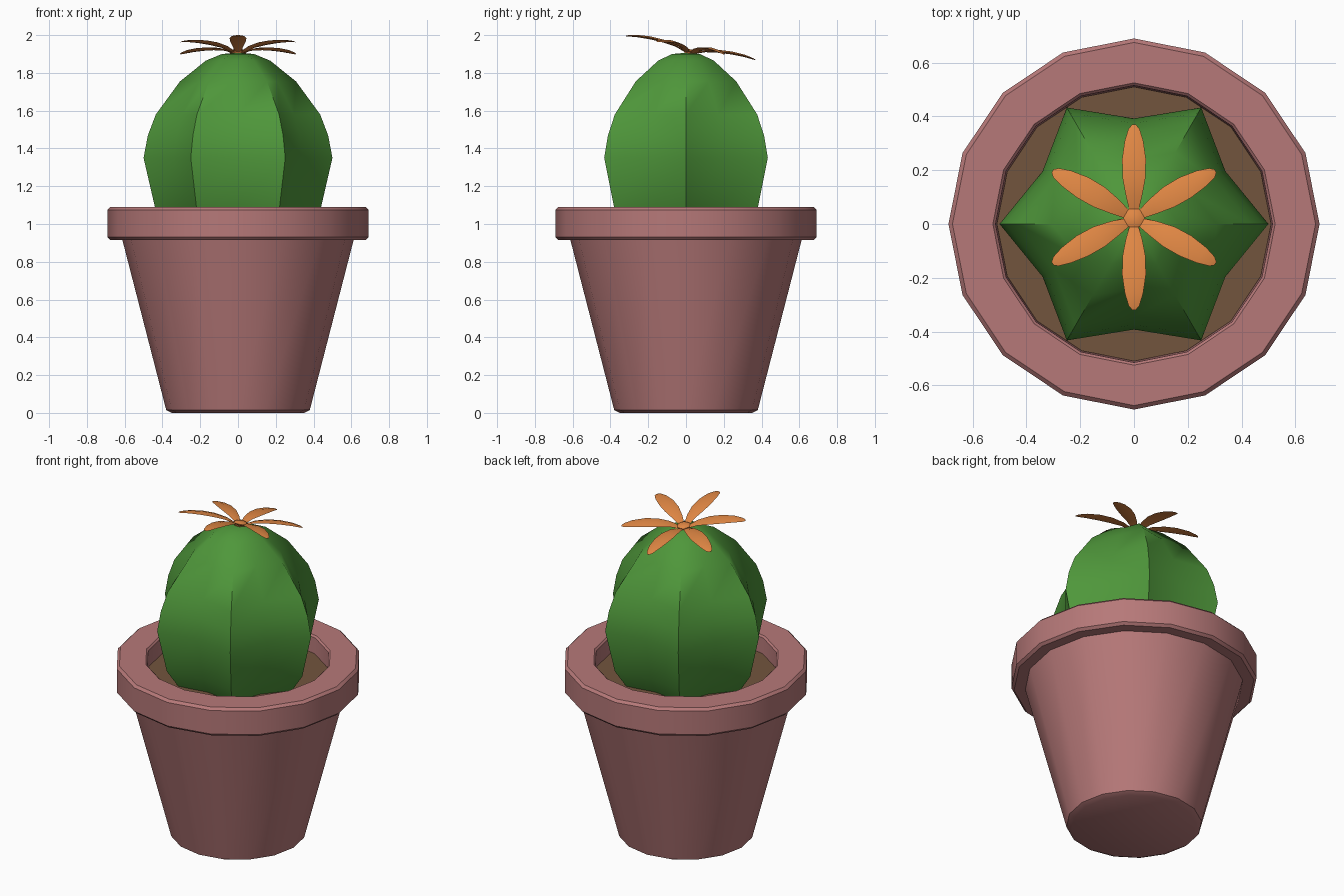
import bpy, bmesh, math
from mathutils import Matrix, Vector

if "Cube" in bpy.data.objects:
    bpy.data.objects.remove(bpy.data.objects["Cube"])


def material(name, rgb):
    m = bpy.data.materials.new(name)
    m.diffuse_color = (*rgb, 1)
    m.use_nodes = True
    m.node_tree.nodes["Principled BSDF"].inputs["Base Color"].default_value = m.diffuse_color
    return m


TERRACOTTA = material("terracotta", (0.47, 0.19, 0.19))
SOIL = material("soil_brown", (0.17, 0.09, 0.047))
GREEN = material("cactus_green", (0.078, 0.31, 0.043))
ORANGE = material("flower_orange", (0.74, 0.24, 0.057))


def finish(bm, name, mat, angle=40):
    bmesh.ops.recalc_face_normals(bm, faces=bm.faces)
    me = bpy.data.meshes.new(name)
    bm.to_mesh(me)
    bm.free()
    me.materials.append(mat)
    ob = bpy.data.objects.new(name, me)
    bpy.context.collection.objects.link(ob)
    bpy.ops.object.select_all(action='DESELECT')
    ob.select_set(True)
    bpy.context.view_layer.objects.active = ob
    bpy.ops.object.shade_smooth_by_angle(angle=math.radians(angle))
    return ob


def lathe(name, profile, sides, mat, factor=lambda i: 1, angle=40, xf=None):
    """Stack rings of (radius, z), closing both ends with caps."""
    bm = bmesh.new()
    rings = []
    for r, z in profile:
        ring = []
        for i in range(sides):
            a = math.tau * i / sides
            k = r * factor(i)
            ring.append(bm.verts.new((k * math.cos(a), k * math.sin(a), z)))
        rings.append(ring)
    for a, b in zip(rings, rings[1:]):
        for i in range(sides):
            j = (i + 1) % sides
            bm.faces.new((a[i], a[j], b[j], b[i]))
    bm.faces.new(rings[0])
    bm.faces.new(rings[-1])
    if xf:
        bm.transform(xf)
    return finish(bm, name, mat, angle)


# Pot with overhanging rim and recessed inside
lathe("pot", [(0.35, 0), (0.38, 0.015), (0.612, 0.915), (0.675, 0.915),
              (0.69, 0.93), (0.69, 1.075), (0.675, 1.09), (0.525, 1.09),
              (0.515, 1.08), (0.51, 0.96)], 16, TERRACOTTA)

# Soil disc
lathe("soil", [(0.51, 0.965), (0.51, 0.985)], 16, SOIL)

# Ribbed cactus body: ridges alternate with valleys
lathe("cactus_body", [(0.36, 0.97), (0.44, 1.09), (0.5, 1.35), (0.477, 1.47),
                      (0.435, 1.58), (0.307, 1.755), (0.17, 1.865),
                      (0.085, 1.9), (0.02, 1.905)], 12, GREEN,
      lambda i: 0.785 if i % 2 else 1, angle=60)

# Flower, tilted backwards
place = Matrix.Translation((0, 0.02, 1.905)) @ Matrix.Rotation(math.radians(-10.5), 4, 'X')
lathe("flower_centre", [(0.03, -0.01), (0.04, 0.012), (0.025, 0.02)], 6, ORANGE,
      xf=place)

# Petal stations: distance, height, half width
STATIONS = [(0.02, 0.0, 0.014), (0.08, 0.025, 0.03), (0.15, 0.037, 0.043),
            (0.22, 0.041, 0.044), (0.29, 0.038, 0.034), (0.335, 0.031, 0.02),
            (0.35, 0.027, 0.007)]
bm = bmesh.new()
for p in range(6):
    turn = place @ Matrix.Rotation(math.radians(30 + 60 * p), 4, 'Z')
    rings = []
    for d, h, w in STATIONS:
        t = 0.18 * w
        section = [(-w, 0), (0, -t), (w, 0), (0, t)]
        rings.append([bm.verts.new(turn @ Vector((d, s, h + z))) for s, z in section])
    for a, b in zip(rings, rings[1:]):
        for i in range(4):
            j = (i + 1) % 4
            bm.faces.new((a[i], a[j], b[j], b[i]))
    bm.faces.new(rings[0])
    bm.faces.new(rings[-1])
finish(bm, "flower_petals", ORANGE)
